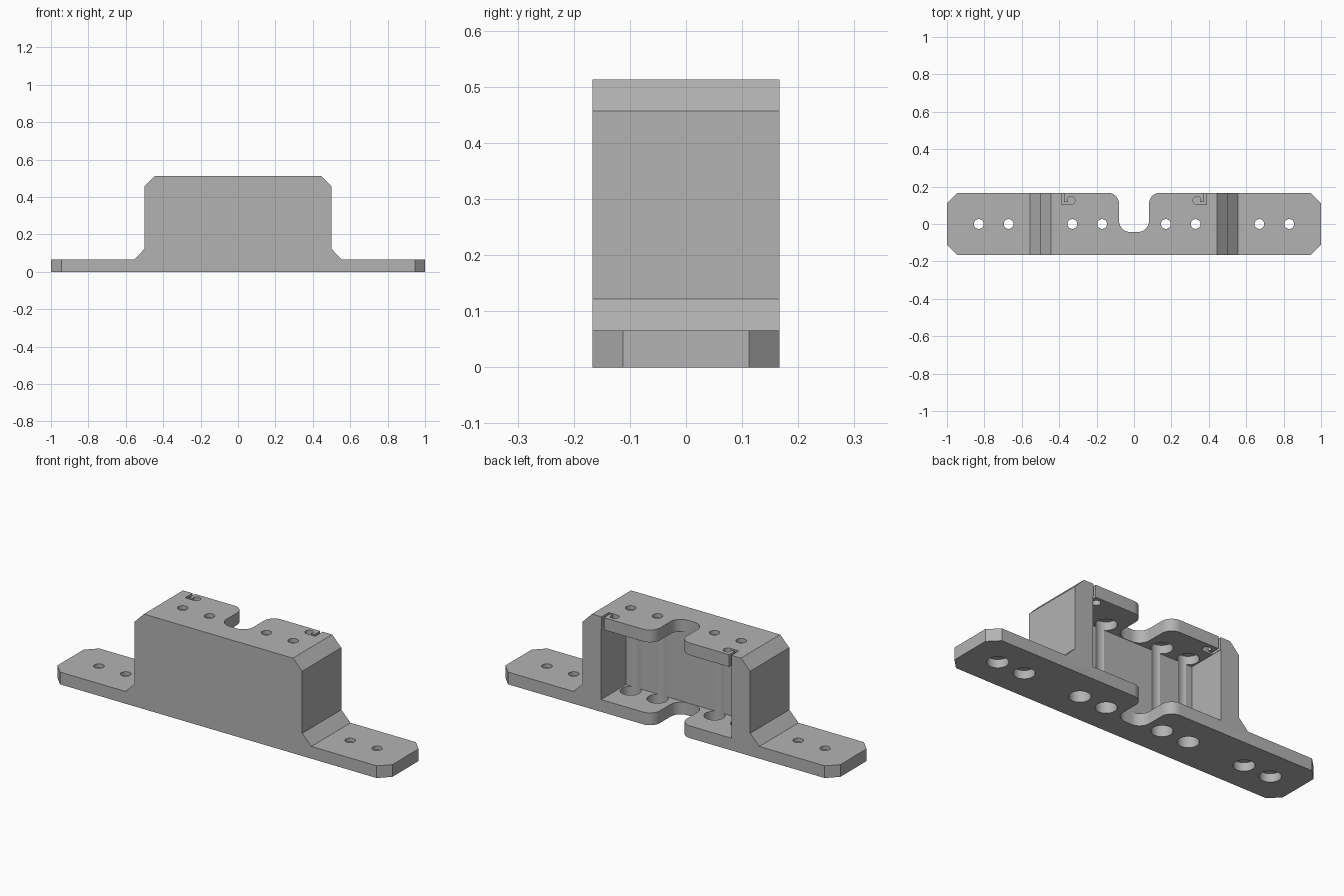
import bpy
import bmesh
from math import cos, sin, radians
from mathutils import Vector

cube = bpy.data.objects.get("Cube")
if cube:
    bpy.data.objects.remove(cube, do_unlink=True)

HALF_DEPTH = 0.167
PLATE = 0.066
TOP = 0.513
CEILING = TOP - PLATE
BACK_WALL = -0.045

grey = bpy.data.materials.new("plain grey")
grey.use_nodes = True
grey.diffuse_color = (0.45, 0.45, 0.45, 1)
grey.node_tree.nodes["Principled BSDF"].inputs["Base Color"].default_value = (0.45, 0.45, 0.45, 1)


def prism(name, points, axis, low, high):
    """Extrude a 2D outline along y (outline in xz) or z (outline in xy)."""
    bm = bmesh.new()
    if axis == "y":
        verts = [bm.verts.new((a, low, b)) for a, b in points]
        move = Vector((0, high - low, 0))
    else:
        verts = [bm.verts.new((a, b, low)) for a, b in points]
        move = Vector((0, 0, high - low))
    face = bm.faces.new(verts)
    result = bmesh.ops.extrude_face_region(bm, geom=[face])
    moved = [v for v in result["geom"] if isinstance(v, bmesh.types.BMVert)]
    bmesh.ops.translate(bm, verts=moved, vec=move)
    bmesh.ops.recalc_face_normals(bm, faces=bm.faces)
    mesh = bpy.data.meshes.new(name)
    bm.to_mesh(mesh)
    bm.free()
    mesh.materials.append(grey)
    obj = bpy.data.objects.new(name, mesh)
    bpy.context.collection.objects.link(obj)
    return obj


def arc(cx, cy, r, start, end, steps=10):
    angles = [radians(start + (end - start) * i / steps) for i in range(steps + 1)]
    return [(cx + r * cos(a), cy + r * sin(a)) for a in angles]


def mirrored(half):
    """Complete a right-hand outline with its mirror image."""
    return half + [(-x, y) for x, y in reversed(half)]


def apply_boolean(target, tool, operation="DIFFERENCE"):
    mod = target.modifiers.new("cut", "BOOLEAN")
    mod.operation = operation
    mod.solver = "EXACT"
    mod.object = tool
    graph = bpy.context.evaluated_depsgraph_get()
    mesh = bpy.data.meshes.new_from_object(target.evaluated_get(graph))
    target.modifiers.clear()
    target.data = mesh
    bpy.data.objects.remove(tool, do_unlink=True)


def bore(x, radius, low, high):
    apply_boolean(bracket, prism("bore", arc(x, 0, radius, 0, 348.75, 31), "z", low, high))


# Hat-shaped body with chamfered shoulders and feet
profile = mirrored([(1, 0), (1, PLATE), (0.555, PLATE), (0.5, 0.122),
                    (0.5, 0.457), (0.445, TOP)])
bracket = prism("bracket", profile, "y", -HALF_DEPTH, HALF_DEPTH)

# Clipped corners of the mounting feet
plan = mirrored([(0.945, -HALF_DEPTH - 0.0), (1, -0.112), (1, 0.112), (0.945, HALF_DEPTH)])
apply_boolean(bracket, prism("clip", plan, "z", -0.1, 0.6), "INTERSECT")

# Cavity, open at the back
cavity = mirrored([(0.39, PLATE), (0.39, CEILING)])
apply_boolean(bracket, prism("cavity", cavity, "y", BACK_WALL, 0.3))

# Rounded cable slot through both plates
slot = mirrored(arc(0.02, 0.017, 0.06, -90, 0)
                + arc(0.14, HALF_DEPTH - 0.06, 0.06, 180, 90) + [(0.14, 0.3)])
apply_boolean(bracket, prism("slot", slot, "z", -0.1, 0.6))

# Hooked relief cuts at the outer corners of the top plate
hook = ([(0.388, 0.2), (0.388, 0.104)] + arc(0.337, 0.126, 0.022, -90, -340, 14)
        + [(0.352, 0.118), (0.374, 0.118), (0.374, 0.2)])
for side in (-1, 1):
    outline = [(side * x, y) for x, y in hook]
    apply_boolean(bracket, prism("hook", outline, "z", CEILING - 0.03, 0.6))

# Screw holes with wide counterbores from below
for side in (-1, 1):
    for x in (0.17, 0.33):
        bore(side * x, 0.052, -0.1, CEILING + 0.045)
        bore(side * x, 0.026, CEILING, 0.6)
    for x in (0.67, 0.83):
        bore(side * x, 0.052, -0.1, 0.045)
        bore(side * x, 0.026, 0.02, 0.2)

# Smooth the round walls, keep the hard edges
bpy.ops.object.select_all(action="DESELECT")
bracket.select_set(True)
bpy.context.view_layer.objects.active = bracket
bpy.ops.object.shade_smooth_by_angle(angle=radians(25))
